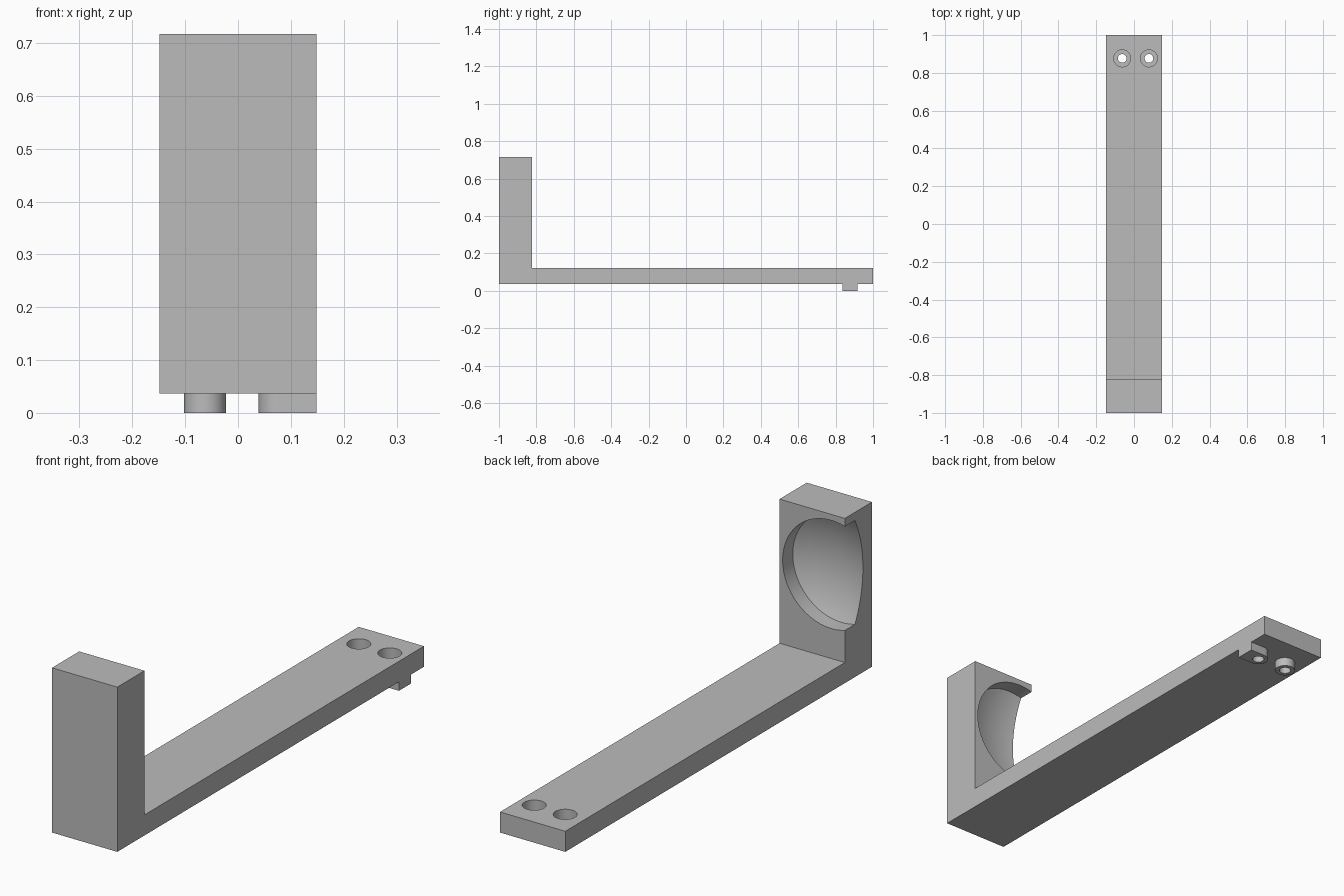
import bpy, bmesh, math
from mathutils import Matrix, Vector

cube = bpy.data.objects.get("Cube")
if cube:
    bpy.data.objects.remove(cube, do_unlink=True)

grey = bpy.data.materials.new("plain grey")
grey.use_nodes = True
COLOUR = (0.5, 0.5, 0.5, 1)
grey.diffuse_color = COLOUR
grey.node_tree.nodes["Principled BSDF"].inputs["Base Color"].default_value = COLOUR

HALF_W = 0.149
FLOOR, DECK, TOP = 0.037, 0.122, 0.717
WALL_Y = -0.823
HOLES_X, HOLES_Y, BOSS_R = (-0.0625, 0.079), 0.877, 0.04


def finish(bm, name):
    bmesh.ops.recalc_face_normals(bm, faces=bm.faces)
    mesh = bpy.data.meshes.new(name)
    bm.to_mesh(mesh)
    bm.free()
    mesh.materials.append(grey)
    obj = bpy.data.objects.new(name, mesh)
    bpy.context.collection.objects.link(obj)
    return obj


def prism(name, outline, offset):
    """Extrude a closed outline by an offset."""
    bm = bmesh.new()
    face = bm.faces.new([bm.verts.new(p) for p in outline])
    grown = bmesh.ops.extrude_face_region(bm, geom=[face])["geom"]
    bmesh.ops.translate(bm, vec=offset,
                        verts=[v for v in grown if isinstance(v, bmesh.types.BMVert)])
    return finish(bm, name)


def lathe(name, profile, place, steps=64):
    """Revolve (radius, height) points about z; the ends lie on the axis."""
    bm = bmesh.new()
    verts = [bm.verts.new((r, 0, h)) for r, h in profile]
    edges = [bm.edges.new(pair) for pair in zip(verts, verts[1:])]
    bmesh.ops.spin(bm, geom=verts + edges, axis=(0, 0, 1), cent=(0, 0, 0),
                   angle=math.tau, steps=steps)
    bmesh.ops.remove_doubles(bm, verts=bm.verts, dist=1e-5)
    bm.transform(place)
    return finish(bm, name)


def boolean(target, tool, operation):
    mod = target.modifiers.new(tool.name, "BOOLEAN")
    mod.operation, mod.object, mod.solver = operation, tool, "EXACT"
    bpy.context.view_layer.objects.active = target
    bpy.ops.object.modifier_apply(modifier=mod.name)
    bpy.data.objects.remove(tool, do_unlink=True)


# L-shaped body: long flat arm with an upright block at the front
side = [(-1, FLOOR), (1, FLOOR), (1, DECK), (WALL_Y, DECK), (WALL_Y, TOP), (-1, TOP)]
bracket = prism("bracket", [(-HALF_W, y, z) for y, z in side], (2 * HALF_W, 0, 0))

# Round locating boss, and a round-ended one reaching the side
SINK = 0.01
height = (0, 0, FLOOR + SINK)
circle = [Vector((math.cos(a), math.sin(a), 0)) * BOSS_R
          for a in (math.tau * i / 48 for i in range(48))]
centre = Vector((HOLES_X[0], HOLES_Y, 0))
boolean(bracket, prism("round_boss", [centre + p for p in circle], height), "UNION")

centre = Vector((HOLES_X[1], HOLES_Y, 0))
arc = [math.pi / 2 + math.pi * i / 24 for i in range(25)]
tab = [centre + Vector((math.cos(a), math.sin(a), 0)) * BOSS_R for a in arc]
tab += [Vector((HALF_W, HOLES_Y - BOSS_R, 0)), Vector((HALF_W, HOLES_Y + BOSS_R, 0))]
boolean(bracket, prism("side_boss", tab, height), "UNION")

# Counterbored screw holes through the arm and bosses
for x in HOLES_X:
    bore = [(0, -0.05), (0.023, -0.05), (0.023, 0.062), (0.045, 0.062),
            (0.045, 0.2), (0, 0.2)]
    boolean(bracket, lathe("screw_hole", bore, Matrix.Translation((x, HOLES_Y, 0)), 48),
            "DIFFERENCE")

# Round recess with a dished floor, open on one side of the upright
RIM, DEPTH, SPHERE = 0.223, 0.066, 0.474
drop = math.sqrt(SPHERE ** 2 - RIM ** 2)
sweep = math.asin(RIM / SPHERE)
dish = [(0, -0.05), (RIM, -0.05)]
for i in range(13):
    a = sweep * (1 - i / 12)
    dish.append((SPHERE * math.sin(a), DEPTH + SPHERE * math.cos(a) - drop))
place = Matrix.Translation((-0.088, WALL_Y, 0.469)) @ Matrix.Rotation(math.pi / 2, 4, "X")
boolean(bracket, lathe("dished_recess", dish, place, 96), "DIFFERENCE")

# Smooth round surfaces, crisp edges
bpy.ops.object.select_all(action="DESELECT")
bracket.select_set(True)
bpy.context.view_layer.objects.active = bracket
bpy.ops.object.shade_smooth_by_angle(angle=math.radians(30))
